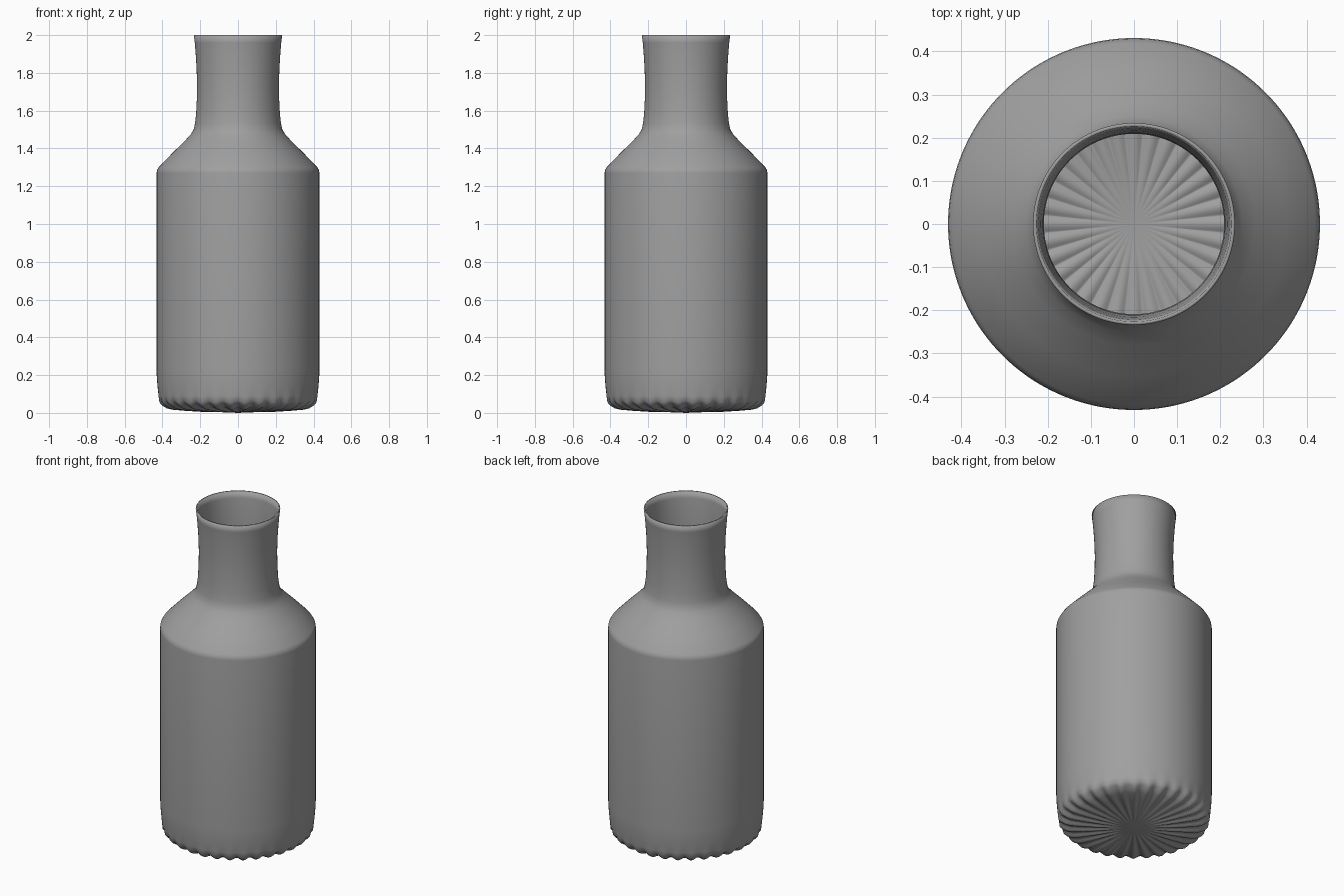
import bpy, bmesh
from math import sin, cos, pi

if "Cube" in bpy.data.objects:
    bpy.data.objects.remove(bpy.data.objects["Cube"])

SEGMENTS = 256
FLUTES = 32

# One flat grey for the whole vessel
grey = bpy.data.materials.new("grey")
grey.use_nodes = True
colour = (0.35, 0.35, 0.35, 1)
grey.diffuse_color = colour
grey.node_tree.nodes["Principled BSDF"].inputs["Base Color"].default_value = colour

# Outer profile as radius, height, flute depth
profile = [
    (0.06, 0.003, 0), (0.12, 0.006, 0.002), (0.20, 0.010, 0.004),
    (0.28, 0.016, 0.005), (0.35, 0.023, 0.006), (0.375, 0.031, 0.007),
    (0.40, 0.045, 0.006), (0.416, 0.06, 0.004), (0.421, 0.09, 0.001),
    (0.426, 0.14, 0), (0.43, 0.19, 0), (0.431, 0.23, 0),
    (0.431, 1.27, 0), (0.429, 1.285, 0), (0.42, 1.30, 0),
    (0.35, 1.373, 0), (0.28, 1.442, 0), (0.25, 1.475, 0),
    (0.235, 1.50, 0), (0.228, 1.53, 0), (0.222, 1.58, 0),
    (0.218, 1.66, 0), (0.217, 1.74, 0), (0.219, 1.82, 0),
    (0.224, 1.90, 0), (0.229, 1.96, 0), (0.234, 2.0, 0),
]

# Revolve the profile, rippling the base into flutes
bm = bmesh.new()
rings = []
for radius, height, depth in profile:
    ring = []
    for i in range(SEGMENTS):
        a = 2 * pi * i / SEGMENTS
        wave = depth * cos(FLUTES * a)
        r = radius - (wave * 0.5 if radius > 0.36 else 0)
        ring.append(bm.verts.new((r * cos(a), r * sin(a), height + wave)))
    rings.append(ring)
centre = bm.verts.new((0, 0, 0))
for i in range(SEGMENTS):
    j = (i + 1) % SEGMENTS
    bm.faces.new((centre, rings[0][j], rings[0][i]))
    for low, high in zip(rings, rings[1:]):
        bm.faces.new((low[i], low[j], high[j], high[i]))

mesh = bpy.data.meshes.new("bottle")
bm.to_mesh(mesh)
bm.free()
mesh.materials.append(grey)
bottle = bpy.data.objects.new("bottle", mesh)
bpy.context.collection.objects.link(bottle)

# Smooth shading with a crisp rim
bpy.context.view_layer.objects.active = bottle
bottle.select_set(True)
bpy.ops.object.shade_smooth_by_angle(angle=pi / 3)

# Thin wall grown inwards, leaving the mouth open
wall = bottle.modifiers.new("wall", "SOLIDIFY")
wall.thickness = 0.008
wall.offset = -1
